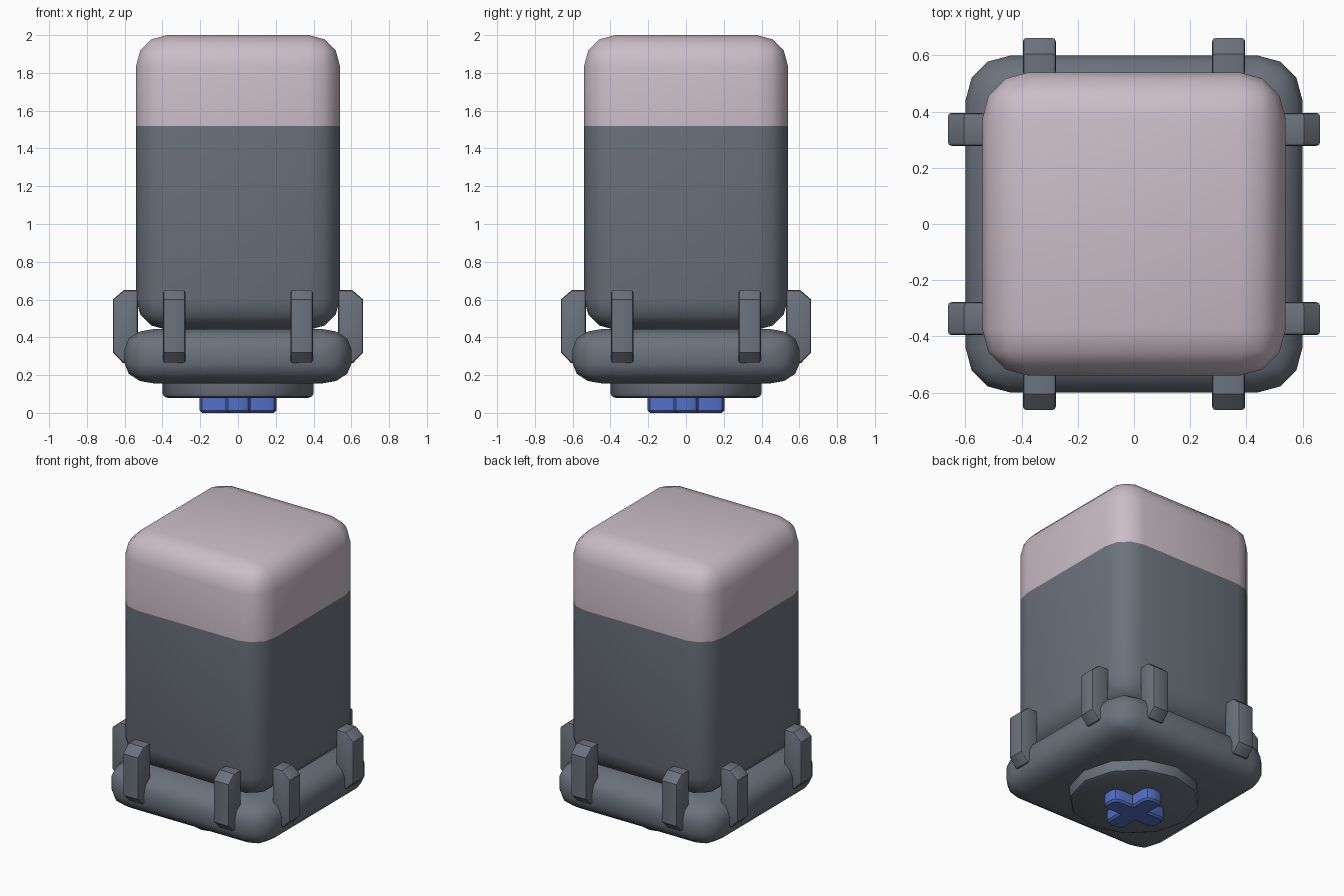
import bpy, bmesh, math
from mathutils import Matrix, Vector

if "Cube" in bpy.data.objects:
    bpy.data.objects.remove(bpy.data.objects["Cube"])


def material(name, rgb):
    m = bpy.data.materials.new(name)
    m.diffuse_color = (*rgb, 1)
    m.use_nodes = True
    m.node_tree.nodes["Principled BSDF"].inputs["Base Color"].default_value = m.diffuse_color
    return m


GREY = material("slate grey", (0.150, 0.170, 0.205))
PINK = material("pale pink", (0.60, 0.51, 0.57))
BLUE = material("blue", (0.085, 0.16, 0.56))


def finish(name, bm, mats, angle=60):
    bmesh.ops.recalc_face_normals(bm, faces=bm.faces[:])
    me = bpy.data.meshes.new(name)
    bm.to_mesh(me)
    bm.free()
    for m in mats:
        me.materials.append(m)
    ob = bpy.data.objects.new(name, me)
    bpy.context.collection.objects.link(ob)
    bpy.ops.object.select_all(action='DESELECT')
    ob.select_set(True)
    bpy.context.view_layer.objects.active = ob
    bpy.ops.object.shade_smooth_by_angle(angle=math.radians(angle))
    return ob


def bevel(bm, edges, width, segments):
    bmesh.ops.bevel(bm, geom=edges, offset=width, offset_type='OFFSET',
                    segments=segments, profile=0.5, affect='EDGES')


def rounded_box(half, z0, z1, radius, squash=1.0):
    """Box with all edges rounded; squash flattens the rounding in z."""
    bm = bmesh.new()
    bmesh.ops.create_cube(bm, size=1)
    bmesh.ops.scale(bm, vec=(2 * half, 2 * half, (z1 - z0) / squash), verts=bm.verts)
    bevel(bm, bm.edges[:], radius, 3)
    bmesh.ops.scale(bm, vec=(1, 1, squash), verts=bm.verts)
    bmesh.ops.translate(bm, vec=(0, 0, (z0 + z1) / 2), verts=bm.verts)
    return bm


def prism(points, direction):
    """Extrude a closed outline along a direction."""
    bm = bmesh.new()
    face = bm.faces.new([bm.verts.new(p) for p in points])
    ext = bmesh.ops.extrude_face_region(bm, geom=[face], use_keep_orig=True)
    verts = [v for v in ext["geom"] if isinstance(v, bmesh.types.BMVert)]
    bmesh.ops.translate(bm, vec=direction, verts=verts)
    bmesh.ops.recalc_face_normals(bm, faces=bm.faces[:])
    return bm


# Tall rounded body, with a pink cap painted above a horizontal cut
SPLIT = 1.52
bm = rounded_box(0.54, 0.44, 2.0, 0.165)
bmesh.ops.bisect_plane(bm, geom=bm.verts[:] + bm.edges[:] + bm.faces[:],
                       plane_co=(0, 0, SPLIT), plane_no=(0, 0, 1))
for f in bm.faces:
    f.material_index = int(f.calc_center_median().z > SPLIT)
finish("body", bm, [GREY, PINK])

# Wide base tray
finish("base_tray", rounded_box(0.60, 0.155, 0.445, 0.16, 0.65), [GREY])

# Round foot disc under the tray
bm = bmesh.new()
bmesh.ops.create_cone(bm, cap_ends=True, segments=12, radius1=0.4, radius2=0.4,
                      depth=0.12, matrix=Matrix.Translation((0, 0, 0.14)))
bevel(bm, [e for e in bm.edges if all(v.co.z < 0.1 for v in e.verts)], 0.025, 2)
finish("foot_disc", bm, [GREY], 40)

# Two clips on each of the four sides
PROFILE = [(0.53, 0.65), (0.605, 0.65), (0.663, 0.60),
           (0.663, 0.32), (0.61, 0.265), (0.53, 0.265)]
for side in range(4):
    for n, x in enumerate((-0.337, 0.337)):
        bm = prism([(x - 0.059, -y, z) for y, z in PROFILE], (0.118, 0, 0))
        bevel(bm, [e for e in bm.edges
                   if abs(e.verts[0].co.x - e.verts[1].co.x) < 1e-5], 0.014, 2)
        bmesh.ops.rotate(bm, cent=(0, 0, 0), verts=bm.verts,
                         matrix=Matrix.Rotation(side * math.pi / 2, 3, 'Z'))
        finish(f"clip_{side}_{n}", bm, [GREY], 35)

# Blue cross-shaped stud on the underside, with rounded arm ends
W, L = 0.065, 0.203
outline = []
for k in range(4):
    rot = Matrix.Rotation(k * math.pi / 2, 3, 'Z')
    outline += [rot @ Vector(p) for p in ((L, -W, 0), (L, W, 0), (W, W, 0))]
bm = prism(outline, (0, 0, 0.1))
tips = [e for e in bm.edges
        if abs(e.verts[0].co.z - e.verts[1].co.z) > 0.05
        and e.verts[0].co.xy.length > 0.15]
bevel(bm, tips, 0.04, 2)
bevel(bm, [e for e in bm.edges if all(v.co.z < 0.001 for v in e.verts)], 0.012, 1)
finish("cross_stud", bm, [BLUE], 35)
